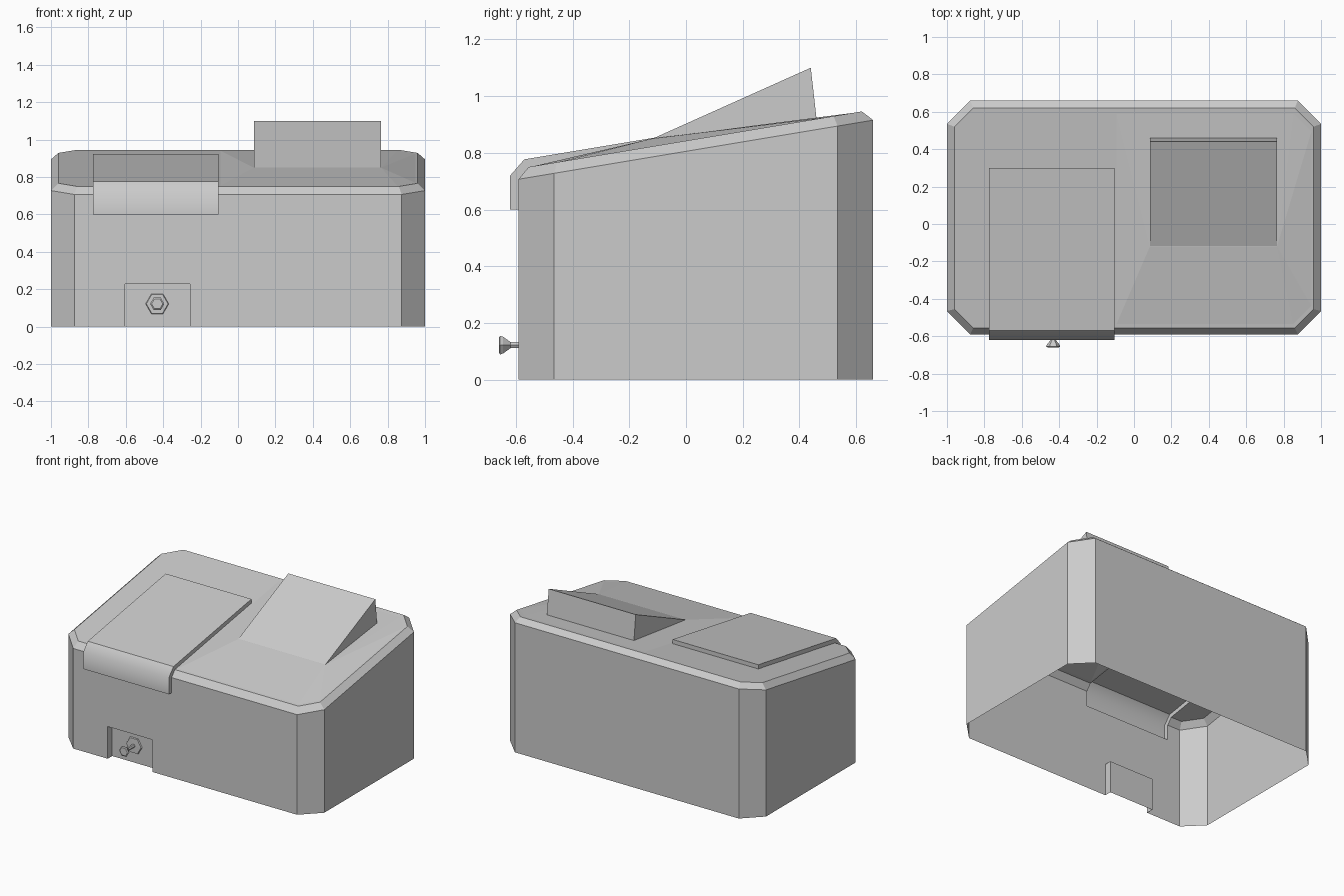
import bpy, bmesh, math
from mathutils import Matrix

if "Cube" in bpy.data.objects:
    bpy.data.objects.remove(bpy.data.objects["Cube"])

SLOPE = 1 / 6


def hull(name, points):
    """Convex solid around a few points."""
    bm = bmesh.new()
    for p in points:
        bm.verts.new(p)
    res = bmesh.ops.convex_hull(bm, input=bm.verts[:])
    junk = [v for v in bm.verts if not v.link_faces]
    bmesh.ops.delete(bm, geom=junk, context='VERTS')
    bmesh.ops.dissolve_limit(bm, angle_limit=math.radians(0.5), verts=bm.verts[:], edges=bm.edges[:])
    bmesh.ops.recalc_face_normals(bm, faces=bm.faces[:])
    me = bpy.data.meshes.new(name)
    bm.to_mesh(me)
    bm.free()
    ob = bpy.data.objects.new(name, me)
    bpy.context.collection.objects.link(ob)
    return ob


def extrude_x(name, x0, x1, profile):
    return hull(name, [(x, y, z) for x in (x0, x1) for y, z in profile])


def octagon(hx, y0, y1, c, z):
    pts = []
    for s in (-1, 1):
        for x, y in ((hx - c, y0), (hx, y0 + c), (hx, y1 - c), (hx - c, y1)):
            pts.append((s * x, y, z(y)))
    return pts


def wall_top(y):
    return 0.707 + (y + 0.59) * SLOPE


def rim_top(y):
    return 0.75 + (y + 0.555) * SLOPE


# sloped housing with cut corners and a bevelled rim
body = hull("housing",
            octagon(1.0, -0.59, 0.66, 0.125, lambda y: 0.0)
            + octagon(1.0, -0.59, 0.66, 0.125, wall_top)
            + octagon(0.96, -0.555, 0.62, 0.1, rim_top))

# slight rise of the top around the raised wedge
rise = [(-0.10, -0.55), (0.855, -0.55), (0.955, -0.45),
        (0.955, 0.515), (0.855, 0.615), (-0.10, 0.615)]
bulge = hull("top_rise",
             [(x, y, rim_top(y) - 0.001) for x, y in rise]
             + [(x * 0.8 + 0.1, y * 0.8, 0.5) for x, y in rise]
             + [(0.085, -0.12, 0.85), (0.765, -0.12, 0.85)])

# folded flap, raised wedge and the notch cutter
flap = extrude_x("flap", -0.775, -0.105,
                 [(-0.62, 0.60), (-0.62, 0.72), (-0.57, 0.777), (0.30, 0.922), (0.30, 0.60)])
wedge = extrude_x("wedge", 0.085, 0.765,
                  [(-0.12, 0.849), (0.44, 1.10), (0.46, 0.922), (0.46, 0.7), (-0.12, 0.7)])
notch = extrude_x("notch_cutter", -0.605, -0.257,
                  [(-0.7, -0.1), (-0.7, 0.227), (-0.54, 0.227), (-0.54, -0.1)])

for part, op in ((bulge, 'UNION'), (flap, 'UNION'), (wedge, 'UNION'), (notch, 'DIFFERENCE')):
    mod = body.modifiers.new(part.name, 'BOOLEAN')
    mod.object, mod.operation, mod.solver = part, op, 'EXACT'
bpy.context.view_layer.update()
mesh = bpy.data.meshes.new_from_object(
    body.evaluated_get(bpy.context.evaluated_depsgraph_get()))
body.modifiers.clear()
body.data = mesh
for part in (bulge, flap, wedge, notch):
    bpy.data.objects.remove(part)

# open the underside; only the flap's front bend is smooth
bm = bmesh.new()
bm.from_mesh(mesh)
base = [f for f in bm.faces if all(v.co.z < 0.001 for v in f.verts)]
bmesh.ops.delete(bm, geom=base, context='FACES')
for f in bm.faces:
    f.smooth = True
for e in bm.edges:
    e.smooth = all(abs(v.co.z - 0.72) < 0.003 and v.co.y < -0.61 for v in e.verts)
bm.to_mesh(mesh)
bm.free()

# six-sided stud: flange, stem and flared head
bm = bmesh.new()
rings = []
for y, r in ((-0.540, 0.062), (-0.548, 0.058), (-0.549, 0.012), (-0.618, 0.012),
             (-0.645, 0.034), (-0.655, 0.038), (-0.66, 0.030)):
    rings.append([bm.verts.new((-0.432 + r * math.cos(i * math.pi / 3), y,
                                0.122 + r * math.sin(i * math.pi / 3))) for i in range(6)])
for a, b in zip(rings, rings[1:]):
    for i in range(6):
        j = (i + 1) % 6
        bm.faces.new((a[i], a[j], b[j], b[i]))
bm.faces.new(rings[-1])
bmesh.ops.recalc_face_normals(bm, faces=bm.faces[:])
me = bpy.data.meshes.new("stud")
bm.to_mesh(me)
bm.free()
bpy.context.collection.objects.link(bpy.data.objects.new("stud", me))
